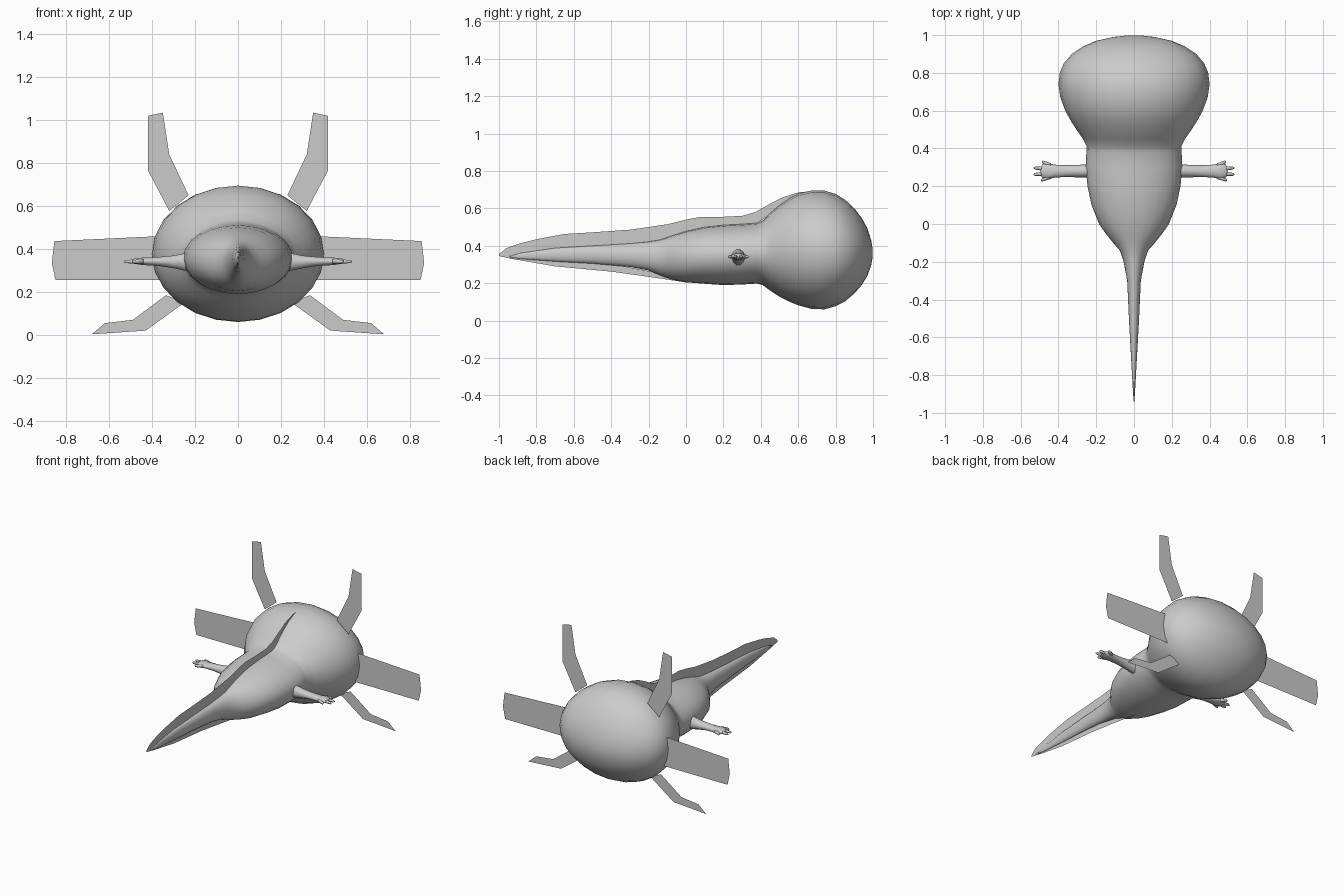
import bpy, bmesh, math
from mathutils import Vector

if "Cube" in bpy.data.objects:
    bpy.data.objects.remove(bpy.data.objects["Cube"])

grey = bpy.data.materials.new("soft grey")
grey.diffuse_color = (0.6, 0.6, 0.6, 1)
grey.use_nodes = True
grey.node_tree.nodes["Principled BSDF"].inputs["Base Color"].default_value = grey.diffuse_color


def make(name, bm, smooth=True):
    bmesh.ops.recalc_face_normals(bm, faces=bm.faces)
    me = bpy.data.meshes.new(name)
    bm.to_mesh(me)
    bm.free()
    me.materials.append(grey)
    ob = bpy.data.objects.new(name, me)
    bpy.context.collection.objects.link(ob)
    if smooth:
        me.shade_smooth()
    return ob


def loft(bm, rings):
    """Bridge rings of points and cap both ends."""
    loops = [[bm.verts.new(p) for p in r] for r in rings]
    n = len(loops[0])
    for a, b in zip(loops, loops[1:]):
        for i in range(n):
            bm.faces.new((a[i], a[(i + 1) % n], b[(i + 1) % n], b[i]))
    bm.faces.new(loops[0])
    bm.faces.new(loops[-1])


# Body: head, trunk and tail as one loft (y, half width, top z, bottom z)
body = [
    (-.94, .002, .345, .338), (-.88, .006, .362, .330), (-.7, .016, .388, .316),
    (-.5, .027, .400, .305), (-.3, .036, .412, .287), (-.2, .055, .422, .268),
    (-.14, .075, .432, .243), (-.1, .11, .445, .228), (-.05, .15, .462, .214),
    (0, .185, .478, .205), (.1, .225, .500, .197), (.2, .246, .511, .190),
    (.3, .256, .516, .193), (.38, .252, .522, .198), (.41, .25, .535, .19),
    (.45, .27, .575, .160), (.5, .305, .617, .128), (.55, .337, .652, .102),
    (.6, .364, .678, .082), (.67, .39, .695, .063), (.74, .40, .695, .060),
    (.80, .393, .677, .077), (.85, .372, .647, .102), (.9, .33, .600, .145),
    (.94, .27, .548, .190), (.97, .2, .493, .24), (.99, .11, .43, .295),
    (.998, .04, .385, .34),
]
SIDES = 24
rings = []
for y, w, top, bot in body:
    ring = []
    for i in range(SIDES):
        a = 2 * math.pi * i / SIDES
        ring.append((w * math.cos(a), y,
                     (top + bot) / 2 + (top - bot) / 2 * math.sin(a)))
    rings.append(ring)
bm = bmesh.new()
loft(bm, rings)
make("body", bm)


def body_edge(y, k):
    """Body top (k=2) or bottom (k=3) height at y."""
    for a, b in zip(body, body[1:]):
        if a[0] <= y <= b[0]:
            t = (y - a[0]) / (b[0] - a[0])
            return a[k] + t * (b[k] - a[k])
    return .345


# Thin fins along the back and under the tail (y, z of the outer edge)
back = [(-1, .355), (-.96, .388), (-.88, .415), (-.8, .435), (-.65, .463),
        (-.5, .472), (-.3, .486), (-.1, .515), (0, .54), (.08, .555), (.2, .555),
        (.3, .56), (.37, .58), (.45, .625), (.52, .66), (.6, .685), (.67, .692)]
under = [(-1, .35), (-.93, .33), (-.7, .29), (-.4, .262), (-.15, .227),
         (0, .204), (.1, .20)]
for name, edge, k, sink in (("back_fin", back, 2, -.008), ("under_fin", under, 3, .008)):
    bm = bmesh.new()
    pairs = []
    for y, z in edge:
        inner = body_edge(y, k) + sink if y > -.94 else .345
        pairs.append((bm.verts.new((0, y, z)), bm.verts.new((0, y, inner))))
    for a, b in zip(pairs, pairs[1:]):
        bm.faces.new((a[0], b[0], b[1], a[1]))
    make(name, bm, False)

# Flat gill blades on both sides of the head (x, z outlines)
gills = {
    "upper_gill": (.75, [(.23, .65), (.32, .84), (.35, 1.035), (.42, 1.02),
                         (.42, .767), (.32, .577)]),
    "middle_gill": (.76, [(.36, .46), (.855, .437), (.867, .335), (.85, .255),
                          (.34, .255)]),
    "lower_gill": (.75, [(.335, .185), (.49, .07), (.62, .055), (.68, .003),
                         (.43, .02), (.25, .15)]),
}
for side, s in (("right", 1), ("left", -1)):
    for name, (y, pts) in gills.items():
        bm = bmesh.new()
        bm.faces.new([bm.verts.new((s * x, y, z)) for x, z in pts])
        make(f"{name}_{side}", bm, False)


def tube(bm, stations, s, n=10):
    """Limb along x: (x, y, z, half depth, half height)."""
    loft(bm, [[(s * x, y + d * math.cos(2 * math.pi * i / n),
                z + h * math.sin(2 * math.pi * i / n)) for i in range(n)]
              for x, y, z, d, h in stations])


# Arms with four spread fingers
for side, s in (("right", 1), ("left", -1)):
    bm = bmesh.new()
    tube(bm, [(.2, .28, .34, .036, .05), (.25, .28, .34, .035, .042),
              (.3, .28, .34, .033, .031), (.36, .28, .342, .031, .023),
              (.42, .28, .342, .034, .019), (.455, .28, .343, .043, .017),
              (.485, .28, .343, .036, .012), (.495, .28, .343, .02, .006)], s)
    for ty, tx in ((.33, .488), (.297, .532), (.262, .532), (.231, .492)):
        root = Vector((.44, .28 + (ty - .28) * .6, .343))
        tip = Vector((tx, ty, .341))
        tube(bm, [(*root.lerp(tip, t), r, r) for t, r in
                  ((0, .012), (.6, .010), (.9, .008), (1, .002))], s, 6)
    make(f"arm_{side}", bm)
